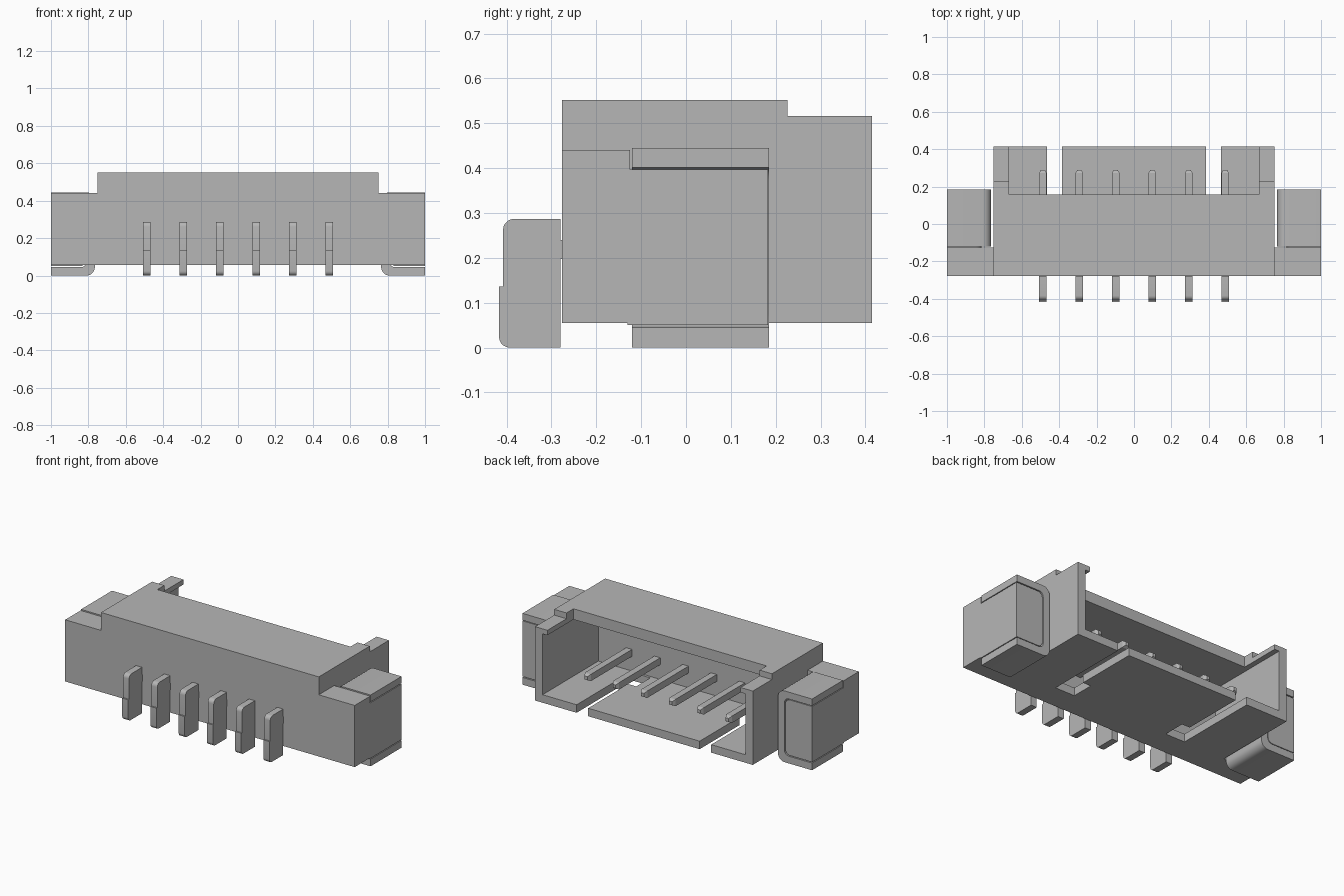
import bpy, bmesh, math
from mathutils import Vector

if "Cube" in bpy.data.objects:
    bpy.data.objects.remove(bpy.data.objects["Cube"])

grey = bpy.data.materials.new("light grey")
grey.diffuse_color = (0.47, 0.47, 0.47, 1)
grey.use_nodes = True
grey.node_tree.nodes["Principled BSDF"].inputs["Base Color"].default_value = grey.diffuse_color


def finish(name, bm):
    bmesh.ops.recalc_face_normals(bm, faces=bm.faces[:])
    mesh = bpy.data.meshes.new(name)
    bm.to_mesh(mesh)
    bm.free()
    mesh.materials.append(grey)
    obj = bpy.data.objects.new(name, mesh)
    bpy.context.collection.objects.link(obj)
    return obj


def box_bm(x, y, z):
    bm = bmesh.new()
    bmesh.ops.create_cube(bm, size=1)
    for v in bm.verts:
        v.co = [a[0] if c < 0 else a[1] for c, a in zip(v.co, (x, y, z))]
    return bm


def box(name, x, y, z):
    return finish(name, box_bm(x, y, z))


def prism(name, points, direction):
    """Extrude a closed outline of 3D points along a direction."""
    bm = bmesh.new()
    face = bm.faces.new([bm.verts.new(p) for p in points])
    new = bmesh.ops.extrude_face_region(bm, geom=[face], use_keep_orig=True)["geom"]
    bmesh.ops.translate(bm, vec=direction, verts=[g for g in new if isinstance(g, bmesh.types.BMVert)])
    return finish(name, bm)


def arc(cx, cy, r, a0, a1, n=5):
    return [(cx + r * math.cos(math.radians(a0 + (a1 - a0) * i / n)),
             cy + r * math.sin(math.radians(a0 + (a1 - a0) * i / n))) for i in range(n + 1)]


def cut(obj, *ranges):
    for r in ranges:
        cutter = box("cutter", *r)
        mod = obj.modifiers.new("cut", 'BOOLEAN')
        mod.operation, mod.solver, mod.object = 'DIFFERENCE', 'EXACT', cutter
        bpy.context.view_layer.objects.active = obj
        bpy.ops.object.modifier_apply(modifier=mod.name)
        bpy.data.objects.remove(cutter)


def smooth(obj):
    bpy.ops.object.select_all(action='DESELECT')
    obj.select_set(True)
    bpy.context.view_layer.objects.active = obj
    bpy.ops.object.shade_smooth_by_angle(angle=math.radians(30))


# Housing shell: cavity open to the back, open top rear, stepped lips
housing = box("housing", (-.752, .752), (-.277, .415), (.055, .552))
cut(housing,
    ((-.70, .70), (-.135, .6), (.105, .485)),
    ((-.667, .667), (.157, .6), (.4, .7)),
    ((-1, 1), (.226, .6), (.516, .7)))
# L-shaped floor slots on both sides
for s in (-1, 1):
    cut(housing,
        (sorted((s * .385, s * .465)), (-.12, .6), (0, .15)),
        (sorted((s * .33, s * .45)), (-.12, .02), (0, .15)))

# Side wings: flange, core block and wrapped solder tab
for s, side in ((-1, "left"), (1, "right")):
    box(side + "_flange", sorted((s * .74, s)), (-.277, -.125), (.055, .44))
    core = [(1, .05)] + arc(.845, .08, .03, 270, 180) + arc(.845, .367, .03, 180, 90) + [(1, .397)]
    smooth(prism(side + "_core", [(s * x, -.13, z) for x, z in core], (0, .313, 0)))
    tab = ([(1, 0)] + arc(.81, .045, .045, 270, 180) + arc(.81, .4, .045, 180, 90) + [(1, .445), (1, .402)]
           + arc(.84, .372, .03, 90, 180) + arc(.84, .075, .03, 180, 270) + [(1, .045)])
    smooth(prism(side + "_solder_tab", [(s * x, -.12, z) for x, z in tab], (0, .305, 0)))

# Contact pins with tapered tips, and their flat solder legs in front
leg = ([(-.28, 0)] + arc(-.393, .024, .024, 270, 180) + [(-.417, .136), (-.408, .136)]
       + arc(-.383, .262, .025, 180, 90) + [(-.28, .287)])
for i in range(6):
    x, w = (i - 2.5) * .195, .0205
    bm = box_bm((x - w, x + w), (-.285, .272), (.197, .24))
    bm.faces.ensure_lookup_table()
    bm.normal_update()
    tip = max(bm.faces, key=lambda f: f.calc_center_median().y)
    new = bmesh.ops.extrude_discrete_faces(bm, faces=[tip])["faces"][0]
    c = new.calc_center_median()
    for v in new.verts:
        v.co = c + (v.co - c) * .5 + Vector((0, .018, 0))
    finish(f"pin_{i + 1}", bm)
    smooth(prism(f"solder_leg_{i + 1}", [(x - w, y, z) for y, z in leg], (2 * w, 0, 0)))
